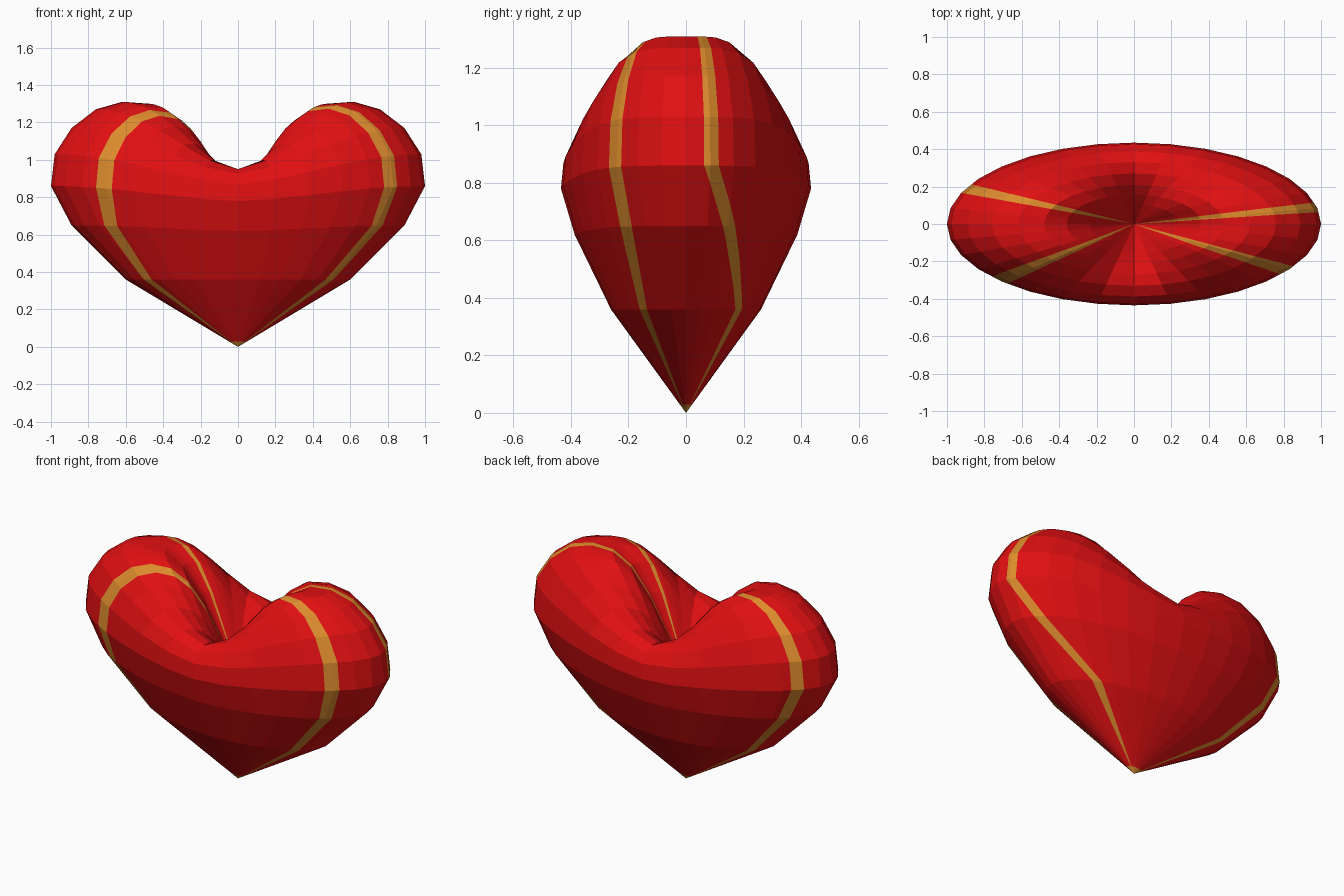
import bpy, bmesh, math
from mathutils import Vector

if "Cube" in bpy.data.objects:
    bpy.data.objects.remove(bpy.data.objects["Cube"])

SEGMENTS = 32
DEPTH = 0.435

# rings from bottom tip to centre of the dip: (radius, height at x = 0, height on the lobe axis)
RINGS = [(0, 0, 0), (.60, .36, .36), (.89, .62, .65), (1, .78, .86), (.98, .87, 1.03),
         (.89, .925, 1.17), (.76, .95, 1.27), (.62, .94, 1.31), (.48, .90, 1.30),
         (.36, .85, 1.23), (.24, .79, 1.08), (.12, .73, .87), (0, .66, .66)]


def heart_point(k, a):
    r, low, high = RINGS[k]
    lift = math.sin(abs(math.cos(a)) * math.pi / 2) ** 1.6
    return Vector((r * math.cos(a), DEPTH * r * math.sin(a), low + (high - low) * lift))


def material(name, colour):
    m = bpy.data.materials.new(name)
    m.diffuse_color = (*colour, 1)
    m.use_nodes = True
    m.node_tree.nodes["Principled BSDF"].inputs["Base Color"].default_value = m.diffuse_color
    return m


# heart body: rings of flat facets
bm = bmesh.new()
band = bm.faces.layers.int.new("band")
rings = []
for k, (r, low, high) in enumerate(RINGS):
    n = SEGMENTS if r else 1
    rings.append([bm.verts.new(heart_point(k, 2 * math.pi * i / SEGMENTS)) for i in range(n)])
for k in range(len(RINGS) - 1):
    lo, hi = rings[k], rings[k + 1]
    for i in range(SEGMENTS):
        j = (i + 1) % SEGMENTS
        loop = []
        for v in (lo[i % len(lo)], lo[j % len(lo)], hi[j % len(hi)], hi[i % len(hi)]):
            if v not in loop:
                loop.append(v)
        bm.faces.new(loop)[band] = k


# painted stripes: cut each band along the two stripe edges
def edge_plane(k, a0, a1):
    p, q = heart_point(k, a0), heart_point(k + 1, a1)
    mid = (a0 + a1) / 2
    t = Vector((-math.sin(mid), DEPTH * math.cos(mid), 0))
    e = (q - p).normalized()
    return p, (t - e * t.dot(e)).normalized()


def near(face, k, a):
    c = face.calc_center_median()
    b = math.atan2(c.y / DEPTH, c.x)
    d = (b - a + math.pi) % (2 * math.pi) - math.pi
    return face[band] == k and abs(d) < 0.7


def paint_stripe(angles, half):
    for k in range(len(RINGS) - 1):
        a0 = math.radians(angles[min(k, len(angles) - 1)])
        a1 = math.radians(angles[min(k + 1, len(angles) - 1)])
        mid = (a0 + a1) / 2
        planes = [edge_plane(k, a0 + s * half, a1 + s * half) for s in (-1, 1)]
        for p, n in planes:
            faces = [f for f in bm.faces if near(f, k, mid)]
            geom = set(faces)
            for f in faces:
                geom.update(f.edges)
                geom.update(f.verts)
            bmesh.ops.bisect_plane(bm, geom=list(geom), dist=1e-6, plane_co=p, plane_no=n)
        (p, n), (q, m) = planes
        for f in bm.faces:
            if near(f, k, mid):
                c = f.calc_center_median()
                if (c - p).dot(n) > 0 and (c - q).dot(m) < 0:
                    f.material_index = 1


# stripe directions at the tip, first, second and widest ring, then constant
HALF = math.radians(3.5)
for angles in ((46, 45, 23, 12), (-36, -35, -33, -35),
               (-144, -144, -140, -136), (152, 152, 153, 154)):
    paint_stripe(angles, HALF)

# painted tip
bmesh.ops.bisect_plane(bm, geom=bm.verts[:] + bm.edges[:] + bm.faces[:], dist=1e-6,
                       plane_co=(0, 0, .03), plane_no=(0, 0, 1))
for f in bm.faces:
    if f.calc_center_median().z < .03:
        f.material_index = 1

bmesh.ops.recalc_face_normals(bm, faces=bm.faces[:])
mesh = bpy.data.meshes.new("heart_body")
bm.to_mesh(mesh)
bm.free()
mesh.materials.append(material("red", (.75, .005, .006)))
mesh.materials.append(material("gold", (.72, .26, .026)))
heart = bpy.data.objects.new("heart_body", mesh)
bpy.context.collection.objects.link(heart)
